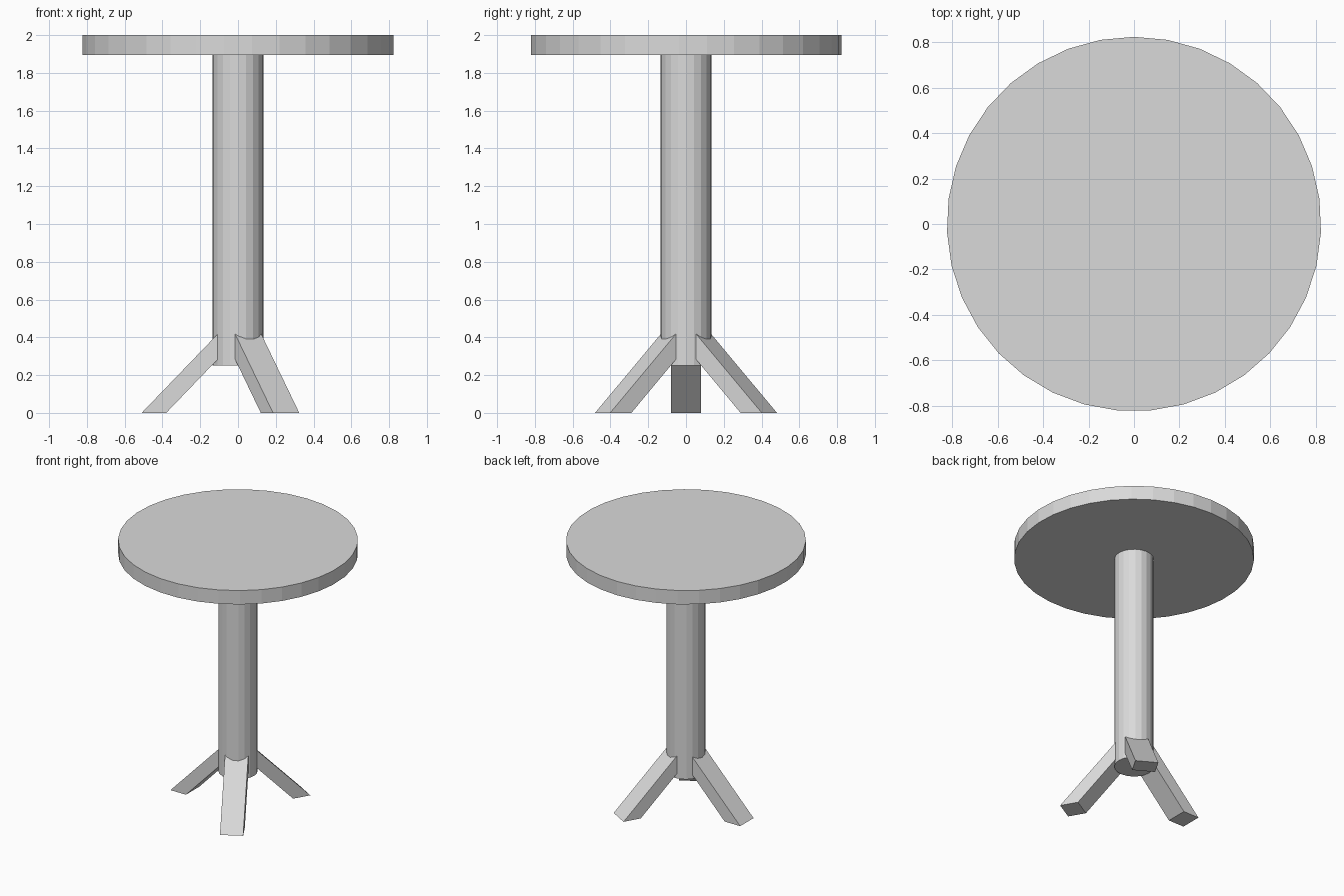
import bpy, bmesh, math
from mathutils import Matrix

cube = bpy.data.objects.get("Cube")
if cube:
    bpy.data.objects.remove(cube, do_unlink=True)

# Single plain grey
TONE = (0.7, 0.7, 0.7, 1.0)
grey = bpy.data.materials.new("light grey")
grey.use_nodes = True
grey.diffuse_color = TONE
grey.node_tree.nodes["Principled BSDF"].inputs["Base Color"].default_value = TONE


def finish(name, bm):
    bmesh.ops.recalc_face_normals(bm, faces=bm.faces)
    mesh = bpy.data.meshes.new(name)
    bm.to_mesh(mesh)
    bm.free()
    mesh.materials.append(grey)
    bpy.context.collection.objects.link(bpy.data.objects.new(name, mesh))


def prism(name, outline, direction):
    """Extrude a closed outline along a direction."""
    bm = bmesh.new()
    face = bm.faces.new([bm.verts.new(p) for p in outline])
    ext = bmesh.ops.extrude_face_region(bm, geom=[face], use_keep_orig=True)
    moved = [v for v in ext["geom"] if isinstance(v, bmesh.types.BMVert)]
    bmesh.ops.translate(bm, verts=moved, vec=direction)
    finish(name, bm)


def disc(name, radius, sides, bottom, top):
    # First corner points to the back
    angles = [math.pi / 2 + math.tau * i / sides for i in range(sides)]
    ring = [(radius * math.cos(a), radius * math.sin(a), bottom) for a in angles]
    prism(name, ring, (0, 0, top - bottom))


# Round top and central column
disc("table_top", 0.823, 35, 1.895, 2.0)
disc("column", 0.135, 20, 0.25, 1.895)

# Three splayed legs, with their upper ends buried in the column
leg_profile = [(0.51, 0), (0.38, 0), (0.06, 0.333), (0.06, 0.467)]
half_width = 0.08
for name, degrees in (("right_leg", 180), ("front_left_leg", -60), ("back_left_leg", 60)):
    turn = Matrix.Rotation(math.radians(degrees), 3, "Z")
    outline = [turn @ Matrix.Translation((x, -half_width, z)).to_translation()
               for x, z in leg_profile]
    across = turn.col[1] * half_width * 2
    prism(name, outline, across)
